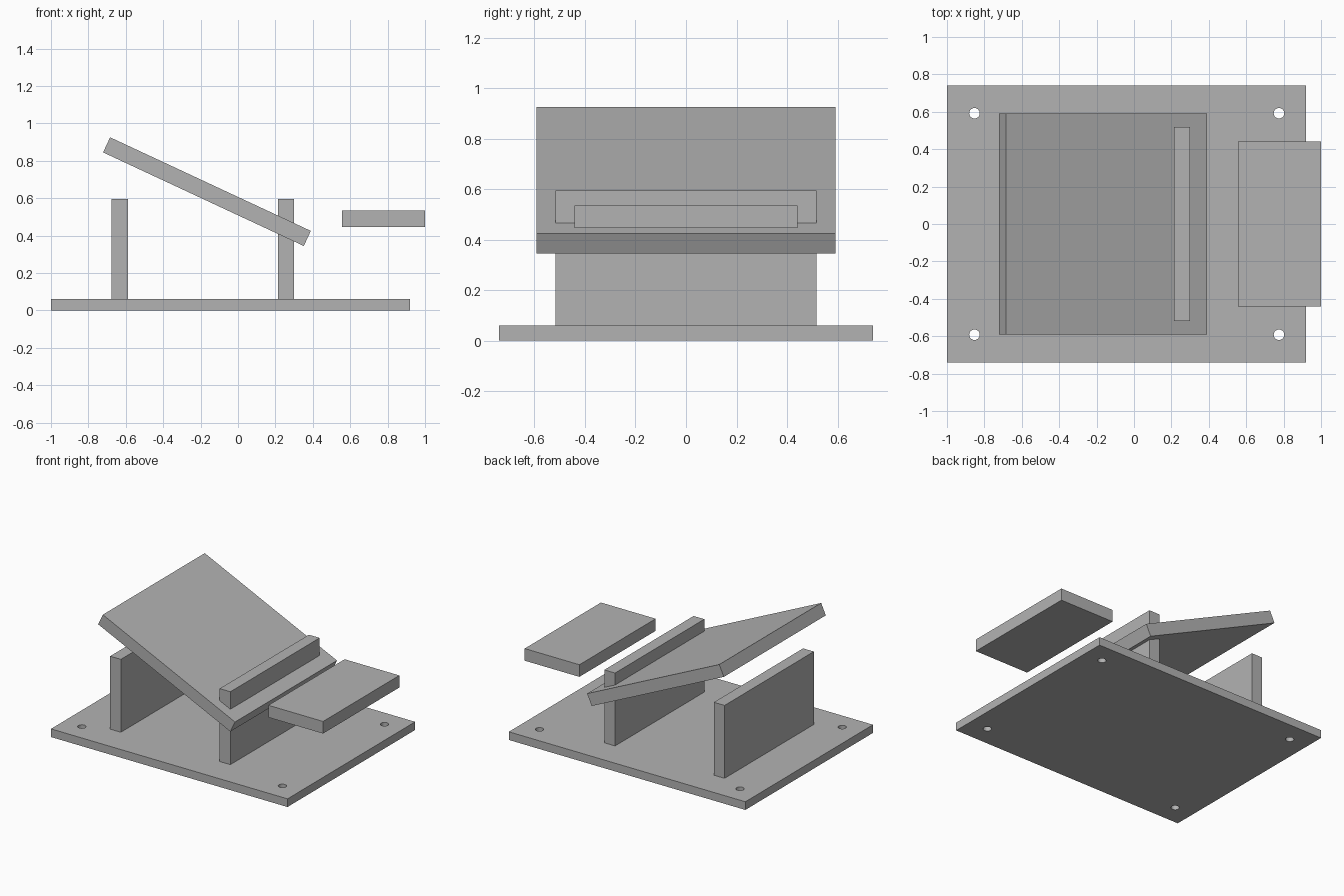
import bpy
import math

default = bpy.data.objects.get("Cube")
if default:
    bpy.data.objects.remove(default, do_unlink=True)

# One plain grey for every part
grey = bpy.data.materials.new("plain grey")
grey.use_nodes = True
colour = (0.45, 0.45, 0.45, 1)
grey.diffuse_color = colour
grey.node_tree.nodes["Principled BSDF"].inputs["Base Color"].default_value = colour


def box(name, centre, size, tilt=0):
    """Flat-faced board, optionally tilted about the y axis."""
    bpy.ops.mesh.primitive_cube_add(size=1, location=centre)
    obj = bpy.context.object
    obj.name = name
    obj.scale = size
    bpy.ops.object.transform_apply(location=False, rotation=False, scale=True)
    obj.rotation_euler.y = tilt
    obj.data.materials.append(grey)
    return obj


# Base plate with four bolt holes
base = box("base_plate", (-0.04, 0, 0.03), (1.92, 1.48, 0.06))
for x in (-0.853, 0.775):
    for y in (-0.592, 0.592):
        bpy.ops.mesh.primitive_cylinder_add(
            vertices=32, radius=0.028, depth=0.3, location=(x, y, 0.03))
        cutter = bpy.context.object
        cutter.name = "hole_cutter"
        cutter.hide_render = True
        cut = base.modifiers.new("bolt_hole", "BOOLEAN")
        cut.operation = "DIFFERENCE"
        cut.solver = "EXACT"
        cut.object = cutter
        bpy.context.view_layer.objects.active = base
        bpy.ops.object.modifier_apply(modifier=cut.name)
        bpy.data.objects.remove(cutter, do_unlink=True)

# Two upright support walls
for name, x in (("left_support", 0.257), ("right_support", -0.632)):
    box(name, (x, 0, 0.327), (0.087, 1.035, 0.536))

# Sloping panel that passes through one support
box("sloping_panel", (-0.166, 0, 0.635), (1.184, 1.182, 0.089), math.radians(25))

# Level floating shelf
box("side_shelf", (0.778, 0, 0.491), (0.444, 0.884, 0.089))
